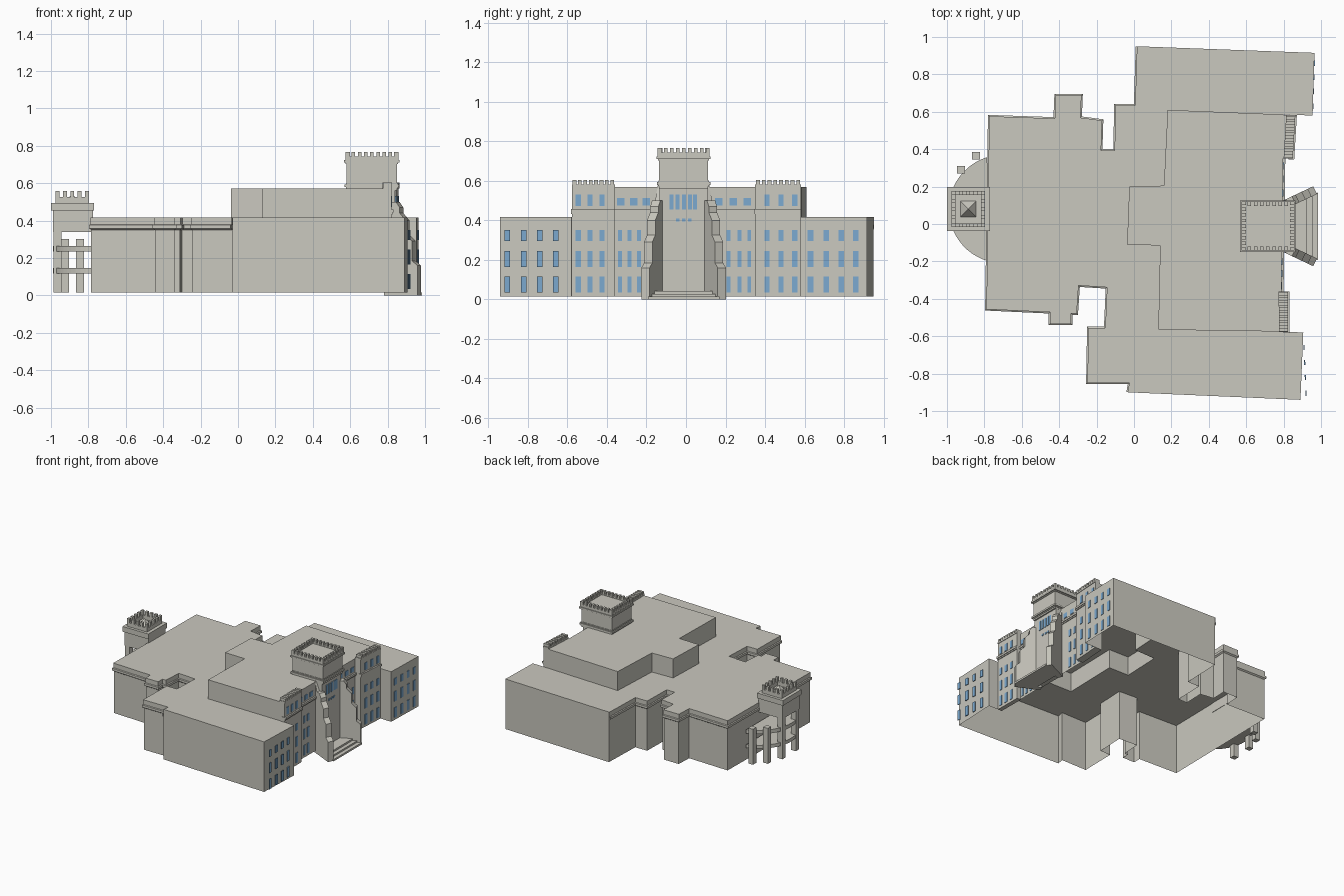
import bpy, math
from mathutils import Vector

if "Cube" in bpy.data.objects:
    bpy.data.objects.remove(bpy.data.objects["Cube"])

def material(name, rgb):
    m = bpy.data.materials.new(name)
    m.diffuse_color = (*rgb, 1)
    m.use_nodes = True
    m.node_tree.nodes["Principled BSDF"].inputs["Base Color"].default_value = m.diffuse_color
    return m

STONE = material("pale_stone", (0.59, 0.58, 0.52))
GLASS = material("blue_glass", (0.20, 0.40, 0.63))

def make(name, verts, faces, mat=STONE):
    me = bpy.data.meshes.new(name)
    me.from_pydata(verts, [], faces)
    me.materials.append(mat)
    ob = bpy.data.objects.new(name, me)
    bpy.context.collection.objects.link(ob)
    return ob

class Part:
    """Collects prisms into one mesh."""
    def __init__(self):
        self.v, self.f = [], []

    def prism(self, low, high):
        n, k = len(low), len(self.v)
        self.v += list(low) + list(high)
        self.f += [[k + i for i in reversed(range(n))], [k + n + i for i in range(n)]]
        for i in range(n):
            j = (i + 1) % n
            self.f.append([k + i, k + j, k + n + j, k + n + i])

    def column(self, pts, z0, z1):
        self.prism([(x, y, z0) for x, y in pts], [(x, y, z1) for x, y in pts])

    def box(self, x0, x1, y0, y1, z0, z1):
        self.column([(x0, y0), (x1, y0), (x1, y1), (x0, y1)], z0, z1)

    def strip(self, fx, y0, y1, z0, z1, d0, d1):
        # slab that follows a slightly skewed east wall x = fx(y)
        self.column([(fx(y0) + d0, y0), (fx(y0) + d1, y0),
                     (fx(y1) + d1, y1), (fx(y1) + d0, y1)], z0, z1)

    def crenels(self, cx, cy, hx, hy, z0, zp, z1, n, t):
        # parapet ring with n merlons on every side
        for s in (-1, 1):
            a, b = sorted((cx + s * hx, cx + s * (hx - t)))
            self.box(a, b, cy - hy, cy + hy, z0, zp)
            c, d = sorted((cy + s * hy, cy + s * (hy - t)))
            self.box(cx - hx + t, cx + hx - t, c, d, z0, zp)
            for i in range(n):
                g = i / (n - 1) * 2 - 1
                w = 0.58 * hx / n
                mx, my = cx + g * (hx - w), cy + g * (hy - w)
                self.box(a, b, my - w, my + w, zp, z1)
                if 0 < i < n - 1:
                    self.box(mx - w, mx + w, c, d, zp, z1)

    def done(self, name, mat=STONE):
        return make(name, self.v, self.f, mat)

# ---- main shell: low block and raised block, open underneath ----
Z0, Z1, Z2 = 0.015, 0.417, 0.57
outer = [(.80, .585), (.955, .58), (.965, .915), (.02, .95), (.01, .63), (-.095, .63),
         (-.10, .39), (-.18, .39), (-.175, .55), (-.29, .565), (-.285, .685), (-.415, .685),
         (-.42, .56), (-.77, .572), (-.785, -.452), (-.445, -.468), (-.445, -.53),
         (-.34, -.53), (-.34, -.475), (-.31, -.475), (-.30, -.325), (-.14, -.335),
         (-.15, -.56), (-.24, -.56), (-.245, -.845), (-.02, -.845), (-.03, -.90),
         (.89, -.94), (.905, -.58), (.785, -.575)]
inner = [(.13, -.565), (.14, -.115), (-.037, -.11), (-.025, .20), (.16, .205), (.18, .61)]
verts, index = [], {}

def vid(p, z):
    if (p, z) not in index:
        index[(p, z)] = len(verts)
        verts.append((*p, z))
    return index[(p, z)]

def wall(a, b, z0, z1):
    return [vid(a, z0), vid(b, z0), vid(b, z1), vid(a, z1)]

P0, PN = outer[0], outer[-1]
faces = [wall(a, b, Z0, Z1) for a, b in zip(outer, outer[1:])]
faces.append([vid(p, Z1) for p in outer + inner])
ring = [P0] + inner[::-1] + [PN]
faces += [wall(a, b, Z1, Z2) for a, b in zip(ring, ring[1:])]
faces.append([vid(p, Z2) for p in ring])
faces.append([vid(PN, Z0), vid(P0, Z0), vid(P0, Z1), vid(P0, Z2), vid(PN, Z2), vid(PN, Z1)])
make("main_building", verts, faces)

# ---- cornice swept around the west half ----
path = [Vector(p) for p in outer[3:27]]
profile = [(0, .350), (.011, .358), (.011, .376), (.004, .38), (.004, Z1), (0, Z1)]

def right_normal(a, b):
    d = (b - a).normalized()
    return Vector((d.y, -d.x))

cv, cf, m = [], [], len(profile)
for i, p in enumerate(path):
    n0 = right_normal(path[max(i - 1, 0)], path[max(i, 1)])
    n1 = right_normal(path[min(i, len(path) - 2)], path[min(i + 1, len(path) - 1)])
    miter = (n0 + n1) / (1 + n0.dot(n1))
    cv += [(p.x + miter.x * o, p.y + miter.y * o, z) for o, z in profile]
    if i:
        for j in range(m - 1):
            k = (i - 1) * m + j
            cf.append([k, k + m, k + m + 1, k + 1])
make("west_cornice", cv, cf)

# ---- east front: skewed wall lines ----
front = lambda y: .7925 + .013 * y
north_pav = lambda y: .80 + .06 * (y - .35) + .045
south_pav = lambda y: .818 - .01 * (y + .35)
north_wing = lambda y: .955 + .03 * (y - .58)
south_wing = lambda y: .905 - .0417 * (y + .58)

pav, merlons, band = Part(), Part(), Part()
for fx, y0, y1 in ((north_pav, .35, .582), (south_pav, -.578, -.36)):
    depth = fx(y0) - .785
    pav.strip(fx, y0, y1, Z0, Z2, -depth, 0)
    band.strip(fx, y0 - .004, y1, .432, .442, -.02, .006)
    band.strip(fx, y0 - .004, y1, .442, .458, -.02, .012)
    merlons.strip(fx, y0, y1, Z2, .582, -.045, .004)
    for i in range(8):
        c = y0 + (i + .5) * (y1 - y0) / 8
        merlons.strip(fx, c - .0095, c + .0095, .582, .603, -.045, .004)
for y0, y1 in ((-.36, -.13), (.11, .35)):
    band.strip(front, y0, y1, .432, .442, -.01, .006)
    band.strip(front, y0, y1, .442, .458, -.01, .012)
pav.done("front_pavilions")
merlons.done("pavilion_battlements")
band.done("front_cornice")

# ---- windows ----
win = Part()
rows = [(.035, .115), (.165, .245), (.295, .35)]
top_row = [(.472, .53)]

def windows(fx, ys, spans, w):
    for y in ys:
        for z0, z1 in spans:
            win.strip(fx, y - w / 2, y + w / 2, z0, z1, -.002, .004)

windows(south_wing, (-.905, -.82, -.74, -.66), rows, .028)
windows(north_wing, (.63, .71, .785, .86), rows, .028)
windows(south_pav, (-.545, -.485, -.425), rows + top_row, .026)
windows(north_pav, (.41, .48, .55), rows + top_row, .026)
windows(front, (-.335, -.287, -.238, .215, .27, .32), rows, .02)
windows(front, (-.33, -.265, -.20, .165, .24, .31), [(.474, .512)], .038)
windows(lambda y: .84, (-.073, -.042, -.011, .02, .045), [(.455, .53)], .02)
windows(lambda y: .84, (-.042, -.011, .018), [(.395, .41)], .018)
win.done("windows", GLASS)

# ---- east tower ----
TX, TY = .716, -.012
tower = Part()
tower.box(.78, .84, -.135, .111, Z0, Z2)
tower.box(TX - .135, TX + .135, TY - .124, TY + .124, .56, .735)
for z, h, e in ((.572, .008, .004), (.580, .014, .011), (.594, .008, .004),
                (.703, .008, .005), (.711, .012, .013), (.723, .008, .007)):
    tower.box(TX - .135 - e, TX + .135 + e, TY - .124 - e, TY + .124 + e, z, z + h)
tower.done("east_tower")
crown = Part()
crown.crenels(TX, TY, .141, .131, .731, .743, .767, 9, .024)
crown.done("east_tower_battlements")

# ---- stepped buttresses splayed beside the entrance ----
steps = [(0, 0), (1, 0), (1, .16), (.84, .185), (.84, .29), (.66, .325), (.66, .40),
         (.47, .44), (.47, .47), (.36, .50), (.17, .50), (0, .585)]
butt = Part()
for s in (-1, 1):
    a = Vector((.80, TY + s * .088))
    b = Vector((.978, TY + s * .172))
    d = b - a
    n = Vector((-d.y, d.x)).normalized() * .046 * s
    sides = [[(*(a + d * t + o), z) for t, z in steps] for o in (Vector((0, 0)), n)]
    butt.prism(*(sides if s < 0 else sides[::-1]))
butt.done("entrance_buttresses")

# ---- entrance steps ----
stairs = Part()
for x, z0, z1 in ((.985, 0, .015), (.955, .015, .028), (.925, .028, .042)):
    w = .088 + (x - .80) * .472 + .006
    stairs.column([(.83, TY - .105), (x, TY - w), (x, TY + w), (.83, TY + .105)], z0, z1)
stairs.done("entrance_steps")

# ---- west turret on posts with round galleries ----
WX, WY = -.886, .08
turret = Part()
turret.box(-.99, -.775, WY - .108, WY + .108, .34, .455)
turret.box(-1.0, -.77, WY - .118, WY + .118, .453, .495)
turret.done("west_turret")
crown = Part()
crown.crenels(WX, WY, .089, .096, .495, .525, .558, 5, .02)
crown.done("west_turret_battlements")
c = [(WX + i * .042, WY + j * .042, .495) for i, j in ((-1, -1), (1, -1), (1, 1), (-1, 1))]
make("turret_roof", c + [(WX, WY, .545)],
     [[0, 1, 4], [1, 2, 4], [2, 3, 4], [3, 0, 4]])

gallery = Part()
R, CX = .29, -.70
half = math.acos(.085 / R)
arc = [(CX - R * math.cos(t), WY - R * math.sin(t))
       for t in (-half + 2 * half * i / 24 for i in range(25))]
for z0, z1 in ((.118, .145), (.235, .265)):
    gallery.column(arc, z0, z1)
gallery.done("round_galleries")

posts = Part()
for x, y, top in ((-.925, .29, .30), (-.845, .365, .30), (-.966, .165, .345), (-.966, -.005, .345)):
    posts.box(x - .021, x + .021, y - .021, y + .021, Z0, top)
posts.done("gallery_posts")
